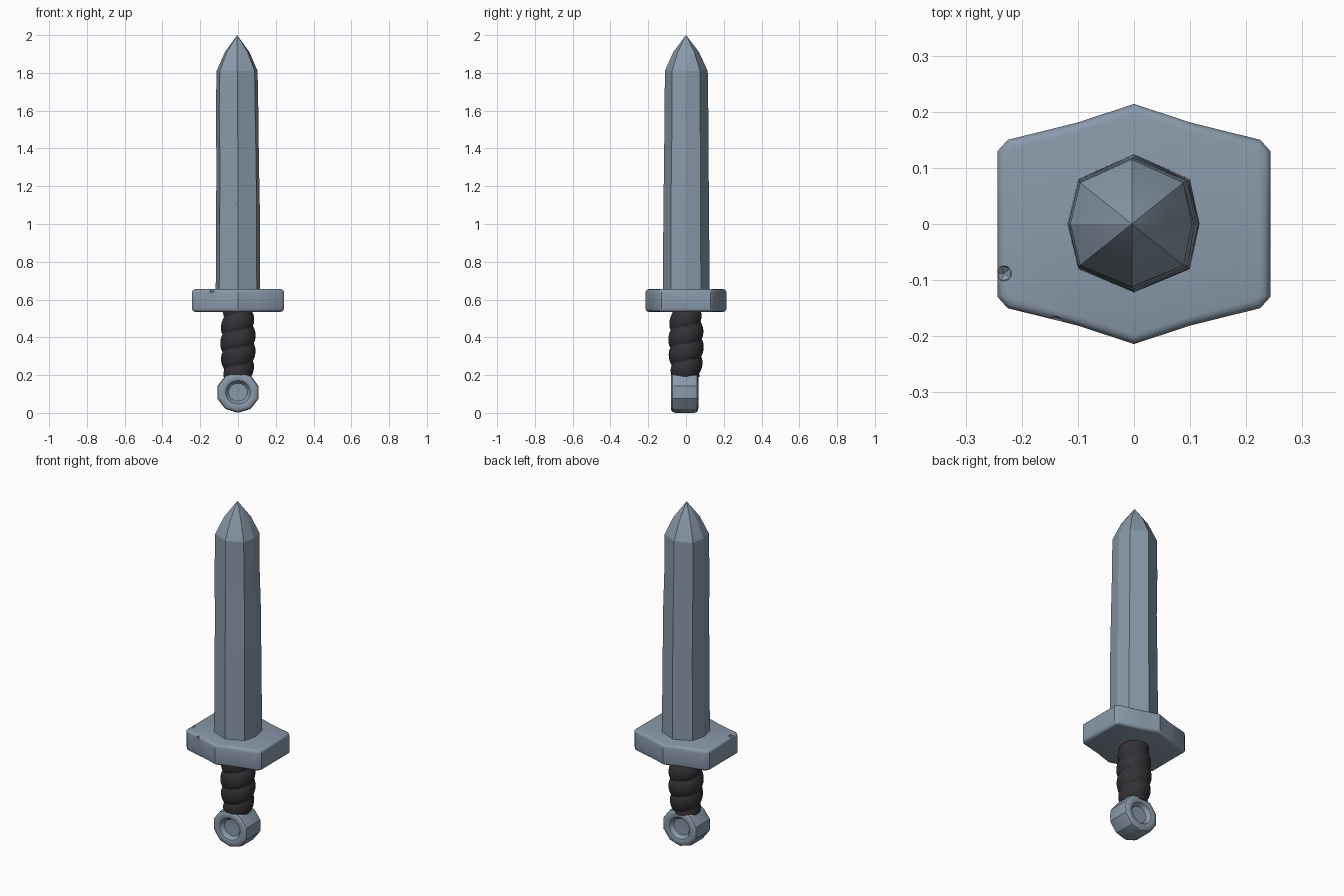
import bpy, bmesh, math, random
from mathutils import Vector

if "Cube" in bpy.data.objects:
    bpy.data.objects.remove(bpy.data.objects["Cube"])

random.seed(4)


def material(name, rgb):
    m = bpy.data.materials.new(name)
    m.diffuse_color = (*rgb, 1)
    m.use_nodes = True
    m.node_tree.nodes["Principled BSDF"].inputs["Base Color"].default_value = m.diffuse_color
    return m


steel = material("blue grey steel", (0.25, 0.32, 0.40))
leather = material("dark leather", (0.035, 0.031, 0.037))


def loft(name, rings, mat, bevel=0, angle=30):
    """Skin a stack of equal-length point rings, cap both ends."""
    bm = bmesh.new()
    rows = [[bm.verts.new(p) for p in ring] for ring in rings]
    n = len(rows[0])
    for a, b in zip(rows, rows[1:]):
        for i in range(n):
            j = (i + 1) % n
            bm.faces.new((a[i], a[j], b[j], b[i]))
    bm.faces.new(rows[0][::-1])
    bm.faces.new(rows[-1])
    bmesh.ops.remove_doubles(bm, verts=bm.verts[:], dist=0.0002)
    bmesh.ops.recalc_face_normals(bm, faces=bm.faces[:])
    if bevel:
        edges = [e for e in bm.edges if e.calc_face_angle(0) > 0.8]
        bmesh.ops.bevel(bm, geom=edges, offset=bevel, segments=3,
                        profile=0.5, affect='EDGES')
    me = bpy.data.meshes.new(name)
    bm.to_mesh(me)
    bm.free()
    me.materials.append(mat)
    ob = bpy.data.objects.new(name, me)
    bpy.context.collection.objects.link(ob)
    bpy.ops.object.select_all(action='DESELECT')
    ob.select_set(True)
    bpy.context.view_layer.objects.active = ob
    bpy.ops.object.shade_smooth_by_angle(angle=math.radians(angle))
    return ob


# Blade: eight-sided, slightly uneven, tapering to a faceted point
section = [(0.117, 0), (0.1, 0.08), (0, 0.125), (-0.1, 0.08),
           (-0.119, 0), (-0.1, -0.08), (0, -0.122), (0.1, -0.08)]
levels = [(0.6, 1), (0.85, 0.985), (1.1, 0.97), (1.35, 0.96), (1.6, 0.94),
          (1.81, 0.92), (1.91, 0.55), (1.997, 0.02)]
rings = []
for z, s in levels:
    j = 0.002 if 0.6 < z < 1.7 else 0
    rings.append([Vector((x * s + random.uniform(-j, j) - 0.004 * (z > 1.5),
                          y * s + random.uniform(-j, j), z)) for x, y in section])
rings.append([Vector((-0.004, 0, 2.0))] * 8)
loft("blade", rings, steel, angle=20)

# Guard: six-sided plate with clipped corners and rounded rims
quarter = [(0.243, 0.13), (0.225, 0.15), (0.1, 0.181), (0, 0.214)]
half = quarter + [(-x, y) for x, y in quarter[-2::-1]]
outline = half + [(-x, -y) for x, y in half]
guard = loft("guard", [[(x, y, z) for x, y in outline] for z in (0.535, 0.655)],
             steel, bevel=0.016, angle=35)

# Small chips knocked out of the guard rim
for loc in ((-0.14, -0.178, 0.648), (-0.232, -0.088, 0.654)):
    bpy.ops.mesh.primitive_ico_sphere_add(subdivisions=1, radius=0.016, location=loc)
    cutter = bpy.context.object
    cutter.name = "chip_cutter"
    cutter.hide_render = True
    cutter.hide_set(True)
    mod = guard.modifiers.new("chip", 'BOOLEAN')
    mod.operation = 'DIFFERENCE'
    mod.object = cutter

# Grip: leather wrap as a helical ripple on a gently swelling core
rings = []
N, ROWS, PITCH = 40, 72, 0.092
for k in range(ROWS + 1):
    t = k / ROWS
    z = 0.19 + 0.36 * t
    core = 0.074 + 0.02 * math.sin(math.pi * min(1, t * 0.95 + 0.02)) ** 0.8
    ring = []
    for i in range(N):
        a = 2 * math.pi * i / N
        phase = (z / PITCH - a / (2 * math.pi)) % 1
        r = core - 0.013 * (1 - abs(math.sin(math.pi * phase)) ** 0.6)
        ring.append((r * math.cos(a), r * math.sin(a), z))
    rings.append(ring)
loft("grip", rings, leather, angle=50)

# Pommel: ten-sided disc facing front and back, dished on both faces
profile = [(0.001, 0.045), (0.05, 0.047), (0.06, 0.058), (0.066, 0.069),
           (0.08, 0.073), (0.1, 0.071), (0.11, 0.064), (0.114, 0.052)]
profile = [(r, -y) for r, y in profile] + profile[::-1]
rings = []
for r, y in profile:
    ring = []
    for i in range(20):
        a = math.pi * i / 10 - math.pi / 2
        f = r * (0.955 if i % 2 and r > 0.09 else 1)
        ring.append((f * math.cos(a), y - 0.007, 0.109 + 0.95 * f * math.sin(a)))
    rings.append(ring)
loft("pommel", rings, steel, angle=32)
